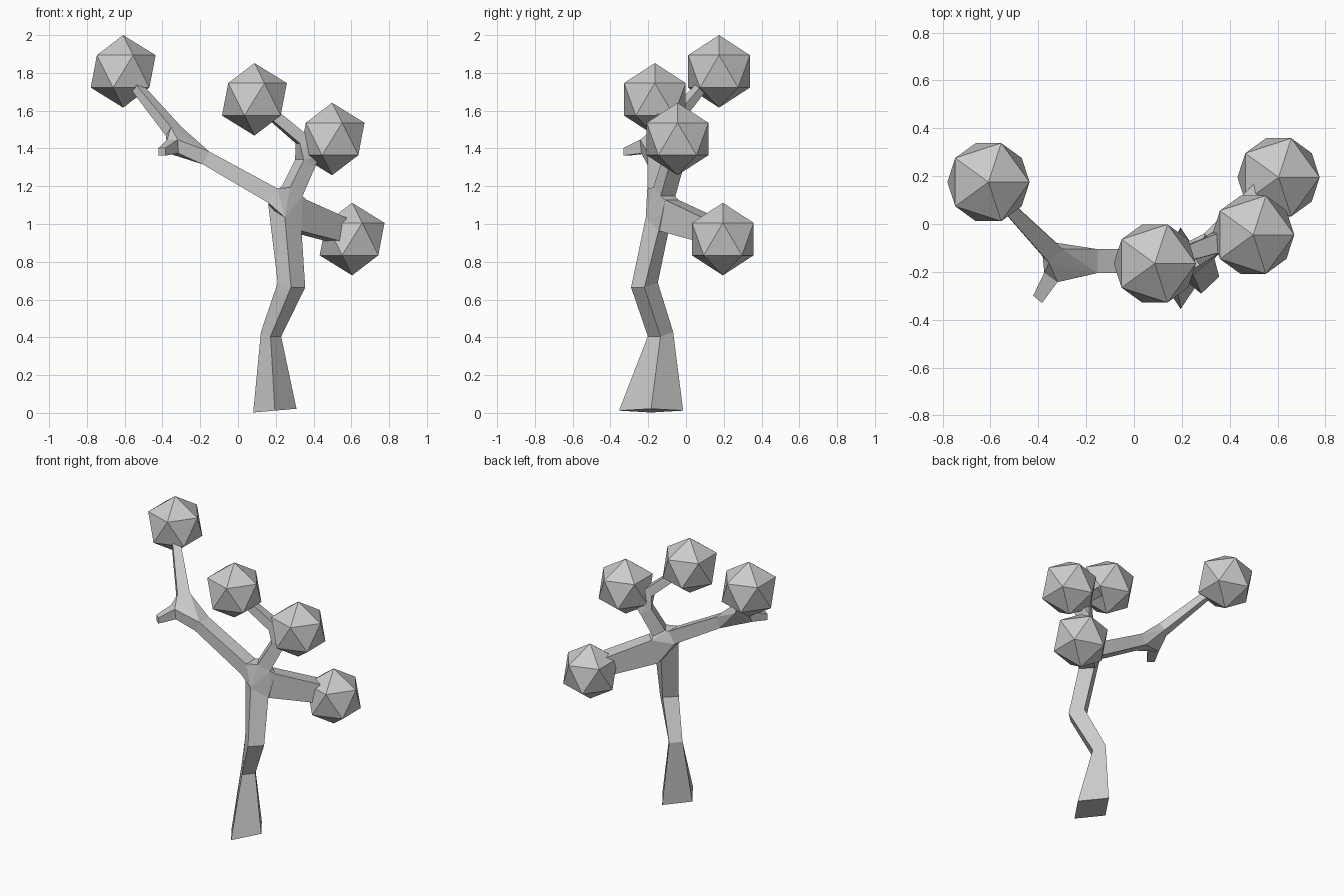
import bpy, bmesh
from mathutils import Vector

if "Cube" in bpy.data.objects:
    bpy.data.objects.remove(bpy.data.objects["Cube"])

bm = bmesh.new()

def ring(c, axis, a, b, diamond=False):
    """Four-sided cross-section at c, across axis, half sizes a and b."""
    ax = Vector(axis).normalized()
    u = ax.cross(Vector((0, 1, 0) if diamond else (0, 0, 1))).normalized()
    v = u.cross(ax)
    u, v, c = u * a, v * b, Vector(c)
    offs = (u, v, -u, -v) if diamond else (u + v, v - u, -u - v, u - v)
    return [bm.verts.new(c + o) for o in offs]

def tube(*rings):
    for r, s in zip(rings, rings[1:]):
        for i in range(4):
            j = (i + 1) % 4
            bm.faces.new((r[i], r[j], s[j], s[i]))

def joint(*rings):
    """Hull around several sections, left open where the limbs continue."""
    res = bmesh.ops.convex_hull(bm, input=[v for r in rings for v in r])
    sets = [set(r) for r in rings]
    caps = [f for f in res["geom"] if isinstance(f, bmesh.types.BMFace)
            and any(set(f.verts) <= s for s in sets)]
    bmesh.ops.delete(bm, geom=caps, context='FACES_ONLY')

# Kinked trunk
base = ring((0.195, -0.185, 0.012), (-0.087, 0, 1), 0.115, 0.17, True)
t2 = ring((0.175, -0.135, 0.417), (0.23, -0.18, 1), 0.055, 0.068, True)
t3 = ring((0.283, -0.22, 0.677), (0.17, -0.18, 1), 0.074, 0.072, True)
t4 = ring((0.248, -0.145, 1.035), (0.8, 0, 1), 0.113, 0.068, True)

# Left limb, its fork, stub and rising twig
l1 = ring((0.185, -0.155, 1.15), (-0.4, 0, 0.22), 0.05, 0.045)
l2 = ring((-0.17, -0.155, 1.35), (-0.4, 0, 0.2), 0.05, 0.038)
s1 = ring((-0.345, -0.22, 1.41), (-0.5, -0.7, -0.1), 0.034, 0.036)
s2 = ring((-0.403, -0.315, 1.382), (-0.5, -0.6, 0), 0.024, 0.02)
w1 = ring((-0.34, -0.12, 1.49), (-0.18, 0.18, 0.21), 0.04, 0.03)
w2 = ring((-0.54, 0.085, 1.73), (-0.18, 0.18, 0.21), 0.025, 0.022)

# Upper right limb and its two twigs
r1 = ring((0.285, -0.115, 1.17), (0.1, 0.06, 0.2), 0.045, 0.045)
r2 = ring((0.355, -0.07, 1.32), (0.1, 0.06, 0.2), 0.045, 0.04)
u1 = ring((0.335, -0.085, 1.45), (-0.17, -0.05, 0.15), 0.04, 0.03)
u2 = ring((0.17, -0.14, 1.59), (-0.17, -0.05, 0.15), 0.028, 0.028)
v1 = ring((0.41, -0.06, 1.39), (1, 0.1, 0.6), 0.035, 0.035)
v2 = ring((0.47, -0.05, 1.43), (1, 0.1, 0.6), 0.03, 0.03)

# Low right limb
q1 = ring((0.315, -0.09, 1.045), (0.28, 0.28, -0.1), 0.05, 0.085)
q2 = ring((0.525, 0.115, 0.97), (0.28, 0.28, -0.1), 0.055, 0.065)

joint(t4, l1, r1, q1)
joint(l2, s1, w1)
joint(r2, u1, v1)
for run in ((base, t2, t3, t4), (l1, l2), (s1, s2), (w1, w2),
            (r1, r2), (u1, u2), (v1, v2), (q1, q2)):
    tube(*run)
for end in (base, s2, w2, u2, v2, q2):
    bm.faces.new(end)
loose = [v for v in bm.verts if not v.link_faces]
bmesh.ops.delete(bm, geom=loose, context='VERTS')
bmesh.ops.recalc_face_normals(bm, faces=bm.faces[:])
mesh = bpy.data.meshes.new("trunk_and_branches")
bm.to_mesh(mesh)
bm.free()
bpy.context.collection.objects.link(bpy.data.objects.new("trunk_and_branches", mesh))

# Foliage balls
for i, c in enumerate(((-0.608, 0.175, 1.808), (0.087, -0.165, 1.66),
                       (0.498, -0.045, 1.45), (0.604, 0.195, 0.92))):
    bpy.ops.mesh.primitive_ico_sphere_add(subdivisions=1, radius=0.192, location=c)
    bpy.context.object.name = f"foliage_{i + 1}"
